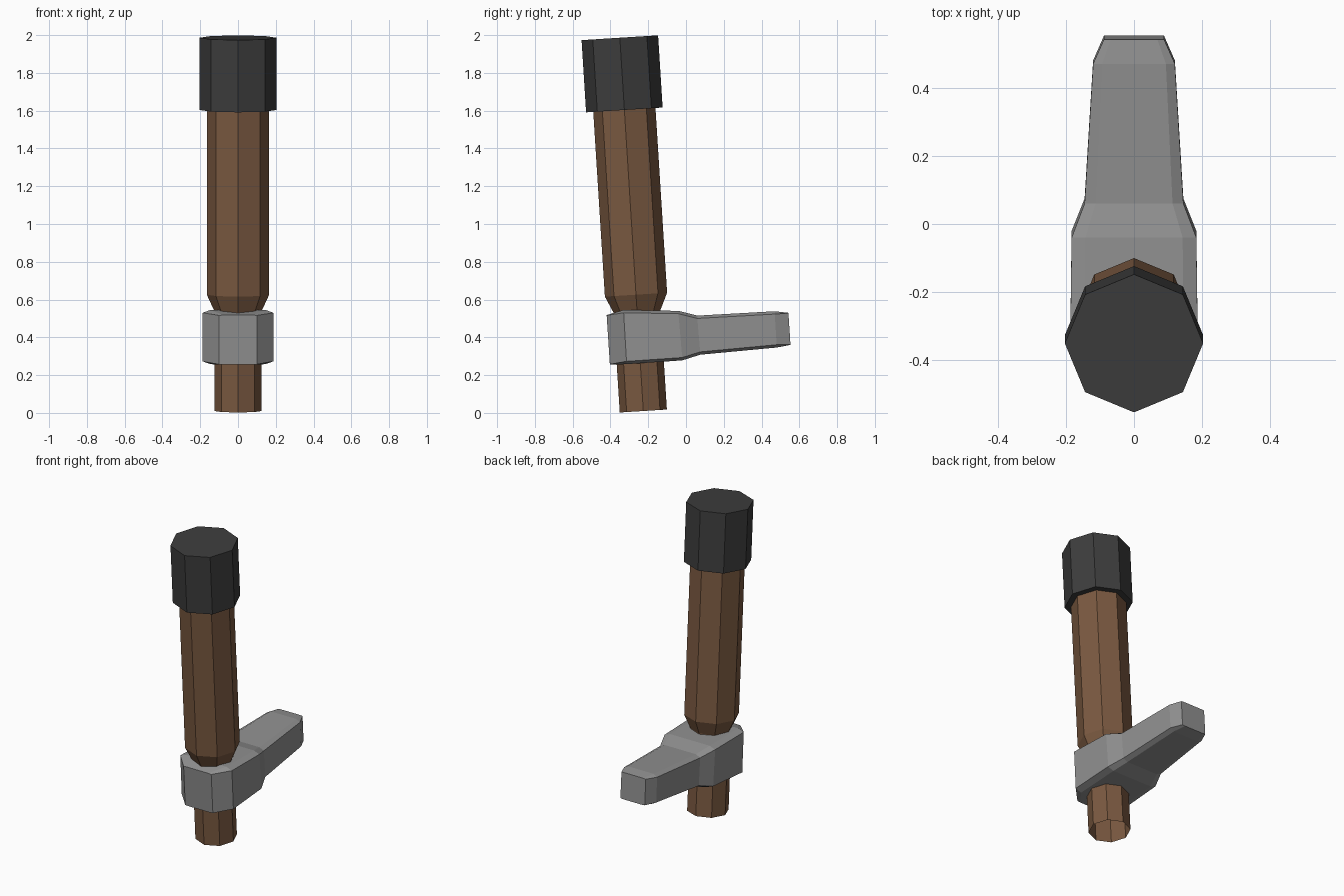
import bpy, bmesh, math
from mathutils import Matrix

if "Cube" in bpy.data.objects:
    bpy.data.objects.remove(bpy.data.objects["Cube"])


def material(name, rgb):
    m = bpy.data.materials.new(name)
    m.diffuse_color = (*rgb, 1)
    m.use_nodes = True
    m.node_tree.nodes["Principled BSDF"].inputs["Base Color"].default_value = m.diffuse_color
    return m


wood = material("brown wood", (0.195, 0.100, 0.052))
rubber = material("dark grip", (0.046, 0.046, 0.046))
steel = material("grey metal", (0.28, 0.28, 0.28))

# Leaning axis shared by handle and cap
LEAN = Matrix.Translation((0, -0.226, 0.010)) @ Matrix.Rotation(math.radians(3.6), 4, 'X')


def loft(name, rings, mat, cap_start=True, cap_end=True, matrix=None):
    """Skin a list of closed rings having equal point counts."""
    bm = bmesh.new()
    vs = [[bm.verts.new(p) for p in ring] for ring in rings]
    n = len(vs[0])
    for a, b in zip(vs, vs[1:]):
        for i in range(n):
            j = (i + 1) % n
            bm.faces.new((a[i], a[j], b[j], b[i]))
    if cap_start:
        bm.faces.new(vs[0][::-1])
    if cap_end:
        bm.faces.new(vs[-1])
    bmesh.ops.recalc_face_normals(bm, faces=bm.faces)
    if matrix:
        bm.transform(matrix)
    me = bpy.data.meshes.new(name)
    bm.to_mesh(me)
    bm.free()
    me.materials.append(mat)
    ob = bpy.data.objects.new(name, me)
    bpy.context.collection.objects.link(ob)
    return ob


def octagon(r, z):
    return [(r * math.cos(i * math.pi / 4), r * math.sin(i * math.pi / 4), z) for i in range(8)]


# Wooden handle, open at the foot
loft("handle", [octagon(0.125, 0), octagon(0.125, 0.53), octagon(0.165, 0.617),
                octagon(0.165, 1.61)], wood, cap_start=False, cap_end=False, matrix=LEAN)

# Dark end cap
loft("end_cap", [octagon(0.203, 1.597), octagon(0.203, 1.98)], rubber, matrix=LEAN)


# Metal head: chamfered sections from the front collar to the rear tip
def section(yt, zt, yb, zb, w, c):
    k = 0.78 * w
    return [(-w, yb, zb + c), (-k, yb, zb), (k, yb, zb), (w, yb, zb + c),
            (w, yt, zt - c), (k, yt, zt), (-k, yt, zt), (-w, yt, zt - c)]


profile = [(-0.42, 0.518, -0.403, 0.255, 0.100, 0.002),
           (-0.33, 0.545, -0.315, 0.258, 0.187, 0.015),
           (-0.040, 0.540, -0.020, 0.278, 0.183, 0.015),
           (0.060, 0.515, 0.075, 0.308, 0.145, 0.015),
           (0.470, 0.538, 0.480, 0.346, 0.120, 0.015),
           (0.542, 0.530, 0.553, 0.360, 0.088, 0.002)]
loft("head", [section(*p) for p in profile], steel)
